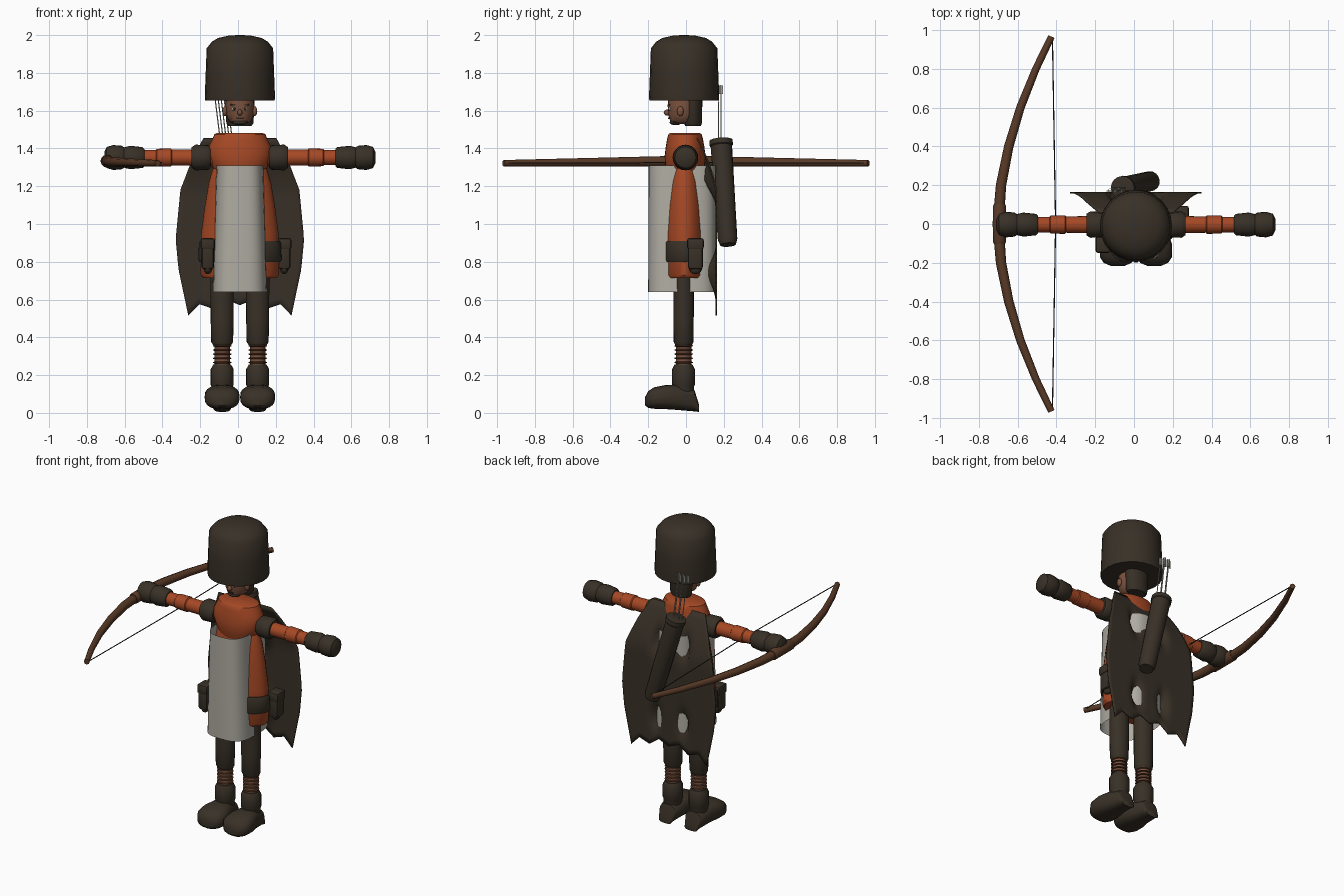
import bpy, bmesh, math
from mathutils import Vector

if "Cube" in bpy.data.objects:
    bpy.data.objects.remove(bpy.data.objects["Cube"])

CX = 0.01  # symmetry line of the figure


def material(name, rgb):
    m = bpy.data.materials.new(name)
    m.use_nodes = True
    m.diffuse_color = (*rgb, 1)
    m.node_tree.nodes["Principled BSDF"].inputs["Base Color"].default_value = (*rgb, 1)
    return m


DARK = material("dark brown leather", (0.04, 0.03, 0.02))
ORANGE = material("rust orange cloth", (0.38, 0.065, 0.018))
GREY = material("pale grey cloth", (0.43, 0.41, 0.36))
WOOD = material("bow wood", (0.10, 0.042, 0.02))
SKIN = material("skin", (0.20, 0.085, 0.048))
STRING = material("bow string", (0.03, 0.03, 0.03))


def finish(name, bm, mat, angle=40):
    bmesh.ops.recalc_face_normals(bm, faces=bm.faces)
    me = bpy.data.meshes.new(name)
    bm.to_mesh(me)
    bm.free()
    ob = bpy.data.objects.new(name, me)
    bpy.context.collection.objects.link(ob)
    me.materials.append(mat)
    bpy.ops.object.select_all(action="DESELECT")
    ob.select_set(True)
    bpy.context.view_layer.objects.active = ob
    bpy.ops.object.shade_smooth_by_angle(angle=math.radians(angle))
    return ob


def loft(name, rings, mat, origin=(0, 0, 0), axis=(0, 0, 1), n=20, power=2, cap=True, angle=40):
    """Rings of (distance, rx, ry, shift x, shift y) stacked along an axis."""
    bm = bmesh.new()
    turn = Vector((0, 0, 1)).rotation_difference(Vector(axis))
    loops = []
    for d, rx, ry, *shift in rings:
        sx, sy = shift or (0, 0)
        loop = []
        for i in range(n):
            a = math.tau * i / n
            c, s = math.cos(a), math.sin(a)
            p = Vector((sx + rx * math.copysign(abs(c) ** (2 / power), c),
                        sy + ry * math.copysign(abs(s) ** (2 / power), s), d))
            loop.append(bm.verts.new(turn @ p + Vector(origin)))
        loops.append(loop)
    for a, b in zip(loops, loops[1:]):
        for i in range(n):
            j = (i + 1) % n
            bm.faces.new((a[i], a[j], b[j], b[i]))
    if cap:
        bm.faces.new(loops[0])
        bm.faces.new(loops[-1])
    return finish(name, bm, mat, angle)


def round_loft(name, profile, mat, **kw):
    return loft(name, [(d, r, r) for d, r in profile], mat, **kw)


def rod(name, a, b, r, mat, n=6):
    v = Vector(b) - Vector(a)
    return round_loft(name, [(0, r), (v.length, r)], mat, origin=a, axis=v, n=n)


def ball(name, centre, size, mat):
    bm = bmesh.new()
    bmesh.ops.create_uvsphere(bm, u_segments=16, v_segments=10, radius=1)
    for v in bm.verts:
        v.co = Vector(centre) + Vector(a * b for a, b in zip(v.co, size))
    return finish(name, bm, mat)


def box(name, centre, size, mat, bevel=0.0):
    bm = bmesh.new()
    bmesh.ops.create_cube(bm, size=1)
    for v in bm.verts:
        v.co = Vector(centre) + Vector(a * b for a, b in zip(v.co, size))
    if bevel:
        bmesh.ops.bevel(bm, geom=bm.edges, offset=bevel, segments=2, affect="EDGES", profile=0.5)
    return finish(name, bm, mat)


# Tall fur hat
round_loft("hat", [(1.655, 0.184), (1.67, 0.186), (1.80, 0.181), (1.93, 0.176), (1.965, 0.148),
                   (1.985, 0.115), (1.997, 0.06), (2.0, 0.015)], DARK, origin=(CX, -0.01, 0), n=24)

# Head: face, hair, ears and features
loft("face", [(1.53, 0.035, 0.04), (1.545, 0.06, 0.068), (1.58, 0.073, 0.08), (1.63, 0.076, 0.082),
              (1.70, 0.07, 0.075)], SKIN, origin=(CX, -0.015, 0))
loft("hair", [(1.52, 0.062, 0.042), (1.535, 0.072, 0.048), (1.70, 0.08, 0.05)], DARK, origin=(CX, 0.037, 0))
ball("beard", (CX, -0.055, 1.538), (0.042, 0.032, 0.015), DARK)
ball("nose", (CX, -0.1, 1.59), (0.013, 0.018, 0.016), SKIN)
box("mouth", (CX, -0.09, 1.56), (0.036, 0.008, 0.006), DARK)
for s, side in ((1, "left"), (-1, "right")):
    ball(side + "_ear", (CX + s * 0.079, -0.03, 1.597), (0.013, 0.018, 0.026), SKIN)
    ball(side + "_eye", (CX + s * 0.03, -0.085, 1.61), (0.012, 0.008, 0.011), GREY)
    ball(side + "_pupil", (CX + s * 0.03, -0.092, 1.61), (0.006, 0.004, 0.008), DARK)
    box(side + "_brow", (CX + s * 0.032, -0.088, 1.632), (0.034, 0.009, 0.008), DARK)

# Tunic, shoulder cowl and belt
loft("tunic", [(0.715, 0.195, 0.105), (0.73, 0.208, 0.112), (0.95, 0.205, 0.112), (1.1, 0.185, 0.105),
               (1.22, 0.165, 0.092), (1.32, 0.135, 0.075), (1.38, 0.10, 0.06)], ORANGE,
     origin=(CX, -0.01, 0), n=28)
loft("cowl", [(1.22, 0.10, 0.075), (1.30, 0.145, 0.105), (1.36, 0.17, 0.108), (1.41, 0.165, 0.102),
              (1.45, 0.145, 0.095), (1.475, 0.135, 0.088), (1.482, 0.12, 0.078)], ORANGE,
     origin=(CX, -0.005, 0), n=28)
loft("belt", [(0.8, 0.213, 0.117), (0.81, 0.22, 0.122), (0.9, 0.217, 0.122), (0.91, 0.211, 0.117)],
     DARK, origin=(CX, -0.01, 0), n=28)
for name, x, y in (("left_pouch", 0.245, 0.05), ("right_pouch", -0.16, -0.105)):
    box(name, (x, y, 0.835), (0.065, 0.08, 0.15), DARK, 0.015)
    box(name + "_flap", (x, y, 0.895), (0.075, 0.088, 0.06), DARK, 0.012)
    ball(name + "_tip", (x, y, 0.765), (0.022, 0.035, 0.03), DARK)

# Loose tabard, an open sleeve of cloth that the tunic sides pass through
loft("tabard", [(0.64, 0.144, 0.18), (0.655, 0.143, 0.18), (1.0, 0.134, 0.179), (1.31, 0.124, 0.178)],
     GREY, origin=(CX, -0.02, 0), n=36, power=3.2, cap=False)


# Cape: a folded sheet with a pointed hem
def cape_width(z):
    pts = [(0.5, 0.27), (0.76, 0.325), (0.92, 0.34), (1.18, 0.315), (1.35, 0.25), (1.46, 0.19)]
    for (z0, w0), (z1, w1) in zip(pts, pts[1:]):
        if z <= z1:
            return w0 + (w1 - w0) * (z - z0) / (z1 - z0)
    return pts[-1][1]


bm = bmesh.new()
COLS, ROWS = 32, 24
hem = [0.515, 0.575, 0.55, 0.60, 0.57, 0.60, 0.55, 0.575, 0.515]
grid = []
for r in range(ROWS + 1):
    row = []
    for c in range(COLS + 1):
        k, f = divmod(c * 8 / COLS, 1)
        low = hem[int(k)] * (1 - f) + hem[min(int(k) + 1, 8)] * f
        z = low + (1.455 - low) * r / ROWS
        u = 2 * c / COLS - 1
        x = u * cape_width(z)
        y = 0.165 - 0.10 * max(0, (z - 1.15) / 0.3) ** 1.6
        for centre in (0.74, 1.23):  # folds that let the tabard show
            y -= 0.055 * math.exp(-((abs(x) - 0.10) / 0.03) ** 2 - ((z - centre) / 0.07) ** 2)
        row.append(bm.verts.new((CX + x, y, z)))
    grid.append(row)
for a, b in zip(grid, grid[1:]):
    for i in range(COLS):
        bm.faces.new((a[i], a[i + 1], b[i + 1], b[i]))
cape = finish("cape", bm, DARK)
cape.modifiers.new("thickness", "SOLIDIFY").thickness = 0.008

# Arms, legs and boots
for s, side in ((1, "left"), (-1, "right")):
    arm = dict(origin=(CX, -0.003, 1.352), axis=(s, 0, 0))
    round_loft(side + "_shoulder", [(0.155, 0.055), (0.17, 0.066), (0.235, 0.068), (0.255, 0.055)], DARK, **arm)
    round_loft(side + "_sleeve", [(0.1, 0.046), (0.36, 0.042), (0.365, 0.048), (0.44, 0.046),
                                  (0.445, 0.04), (0.52, 0.04)], ORANGE, **arm)
    round_loft(side + "_cuff", [(0.505, 0.045), (0.515, 0.055), (0.58, 0.062), (0.61, 0.055), (0.63, 0.045)],
               DARK, **arm)
    round_loft(side + "_mitten", [(0.60, 0.045), (0.625, 0.062), (0.67, 0.066), (0.705, 0.056), (0.718, 0.03)],
               DARK, **arm)

    x = CX + s * 0.094
    leg = dict(origin=(x, -0.013, 0))
    loft(side + "_leg", [(0.355, 0.045, 0.042), (0.375, 0.058, 0.052), (0.5, 0.061, 0.054),
                         (0.78, 0.062, 0.055)], DARK, **leg)
    round_loft(side + "_ankle", [(0.22, 0.041), (0.38, 0.041)], SKIN, **leg)
    for i in range(5):
        z = 0.262 + i * 0.022
        round_loft(f"{side}_wrap_{i + 1}", [(z, 0.041), (z + 0.003, 0.049), (z + 0.007, 0.049), (z + 0.01, 0.041)],
                   WOOD, **leg)
    round_loft(side + "_boot_shaft", [(0.08, 0.058), (0.14, 0.056), (0.15, 0.061), (0.23, 0.061), (0.255, 0.048)],
               DARK, **leg)
    # foot sections: (y, half width, bottom, top)
    foot = [(0.07, 0.045, 0.005, 0.04), (0.045, 0.057, 0.008, 0.12), (-0.05, 0.075, 0.016, 0.15),
            (-0.11, 0.093, 0.02, 0.147), (-0.17, 0.092, 0.022, 0.135), (-0.2, 0.072, 0.026, 0.115),
            (-0.216, 0.035, 0.04, 0.085)]
    loft(side + "_foot", [(-y, w, (t - b) / 2, 0, -(t + b) / 2) for y, w, b, t in foot], DARK,
         origin=(x, 0, 0), axis=(0, -1, 0), power=2.6).scale.z = 1
    # keep the sections upright whichever way the loft axis turned
    me = bpy.data.objects[side + "_foot"].data
    if min(v.co.z for v in me.vertices) < -0.05:
        for v in me.vertices:
            v.co.z = -v.co.z
        me.flip_normals()

# Quiver on the back with arrows
top, bottom = Vector((-0.06, 0.185, 1.445)), Vector((0.09, 0.222, 0.89))
d = bottom - top
round_loft("quiver", [(0, 0.05), (0.003, 0.062), (0.03, 0.062), (0.035, 0.057), (d.length - 0.03, 0.052),
                      (d.length, 0.042)], DARK, origin=top, axis=d, n=16)
for i in range(5):
    a = top + Vector((-0.028 + i * 0.016, -0.012 + 0.014 * (i % 2), -0.05))
    tip = a + Vector((-0.042, -0.003, 0.34))
    rod(f"arrow_{i + 1}", a, tip, 0.003, GREY)
    for j, size in enumerate(((0.022, 0.003, 0.045), (0.003, 0.022, 0.045))):
        box(f"arrow_{i + 1}_feather_{j + 1}", tip - Vector((0, 0, 0.025)), size, GREY)

# Bow held flat in the right hand, with its string
arc = [(0, -0.70), (0.2, -0.685), (0.4, -0.645), (0.6, -0.585), (0.8, -0.505), (0.965, -0.425)]
path = [(x, -y) for y, x in arc[:0:-1]] + [(x, y) for y, x in arc]
curve = bpy.data.curves.new("bow", "CURVE")
curve.dimensions = "3D"
curve.bevel_depth, curve.bevel_resolution, curve.use_fill_caps = 0.029, 2, True
spline = curve.splines.new("POLY")
spline.points.add(len(path) - 1)
for p, (x, y) in zip(spline.points, path):
    p.co = (x, y, 1.333 - 0.012 * abs(y), 1)
    p.radius = 1 - 0.42 * abs(y)
spline.use_smooth = True
curve.materials.append(WOOD)
bpy.context.collection.objects.link(bpy.data.objects.new("bow", curve))
loft("bow_grip", [(-0.1, 0.03, 0.03), (-0.09, 0.034, 0.034), (0.09, 0.034, 0.034), (0.1, 0.03, 0.03)],
     WOOD, origin=(-0.693, 0, 1.333), axis=(0, 1, 0))
for s, side in ((1, "back"), (-1, "front")):
    rod("bow_string_" + side, (-0.404, 0, 1.325), (-0.42, s * 0.955, 1.322), 0.003, STRING)
